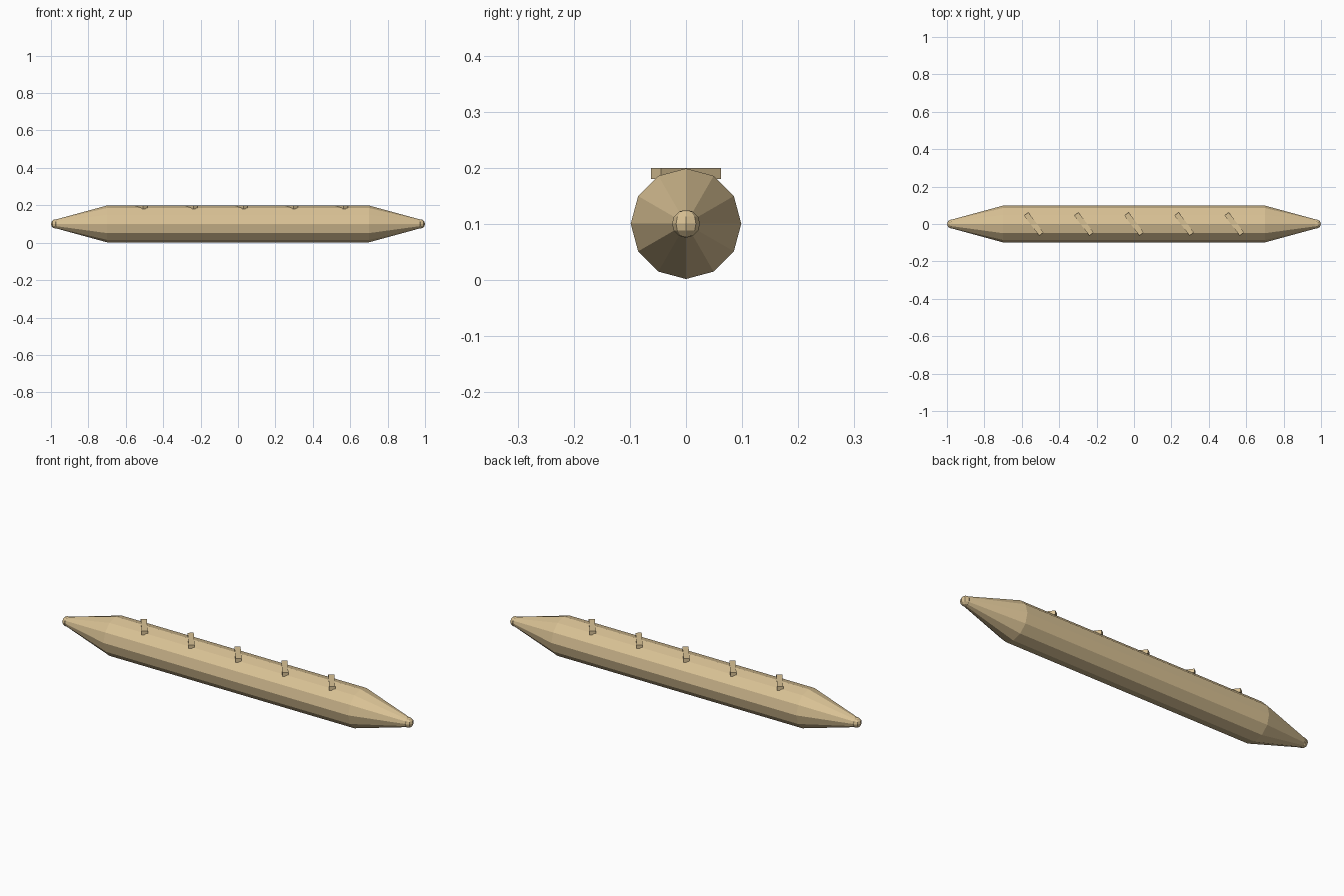
import bpy, math

if "Cube" in bpy.data.objects:
    bpy.data.objects.remove(bpy.data.objects["Cube"])

CZ = 0.1005    # height of the loaf axis
R = 0.0985     # loaf radius
SIDES = 12

crust = bpy.data.materials.new("golden crust")
crust.diffuse_color = (0.70, 0.54, 0.30, 1)
crust.use_nodes = True
crust.node_tree.nodes["Principled BSDF"].inputs["Base Color"].default_value = crust.diffuse_color


def finish(name):
    ob = bpy.context.object
    ob.name = name
    ob.data.materials.append(crust)
    return ob


# Long straight loaf
bpy.ops.mesh.primitive_cylinder_add(vertices=SIDES, radius=R, depth=1.4,
                                    location=(0, 0, CZ), rotation=(0, math.pi / 2, 0))
finish("loaf_body")

# Tapered ends with small rounded tips
for side, label in ((1, "right"), (-1, "left")):
    bpy.ops.mesh.primitive_cone_add(vertices=SIDES, radius1=R, radius2=0.023, depth=0.276,
                                    location=(side * 0.838, 0, CZ),
                                    rotation=(0, side * math.pi / 2, 0))
    finish("tapered_end_" + label)
    bpy.ops.mesh.primitive_uv_sphere_add(segments=8, ring_count=6, radius=0.025,
                                         location=(side * 0.975, 0, CZ))
    finish("rounded_tip_" + label)

# Diagonal score marks along the top
for i in range(5):
    bpy.ops.mesh.primitive_cube_add(size=1, location=((i - 2) * 0.268, 0, 0.19),
                                    rotation=(0, 0, math.radians(-53)))
    slash = finish("score_mark_%d" % (i + 1))
    slash.scale = (0.134, 0.0285, 0.02)
